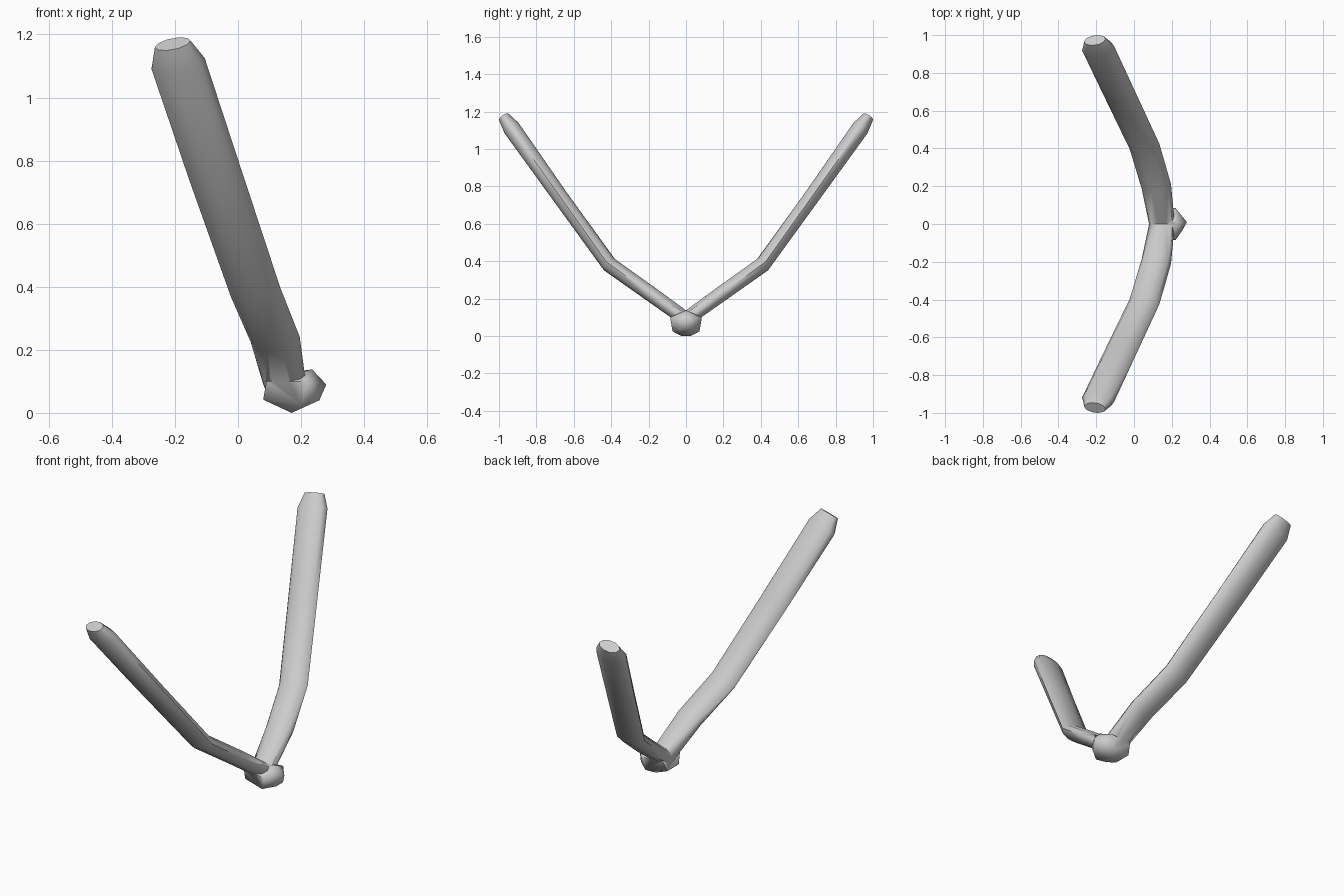
import bpy, bmesh, math
from mathutils import Vector

if "Cube" in bpy.data.objects:
    bpy.data.objects.remove(bpy.data.objects["Cube"])

SIDES = 10

# stations of one arm from the middle outwards: x, y, z, half width, half thickness
half = [
    (0.148, 0.00, 0.090, 0.068, 0.050),
    (0.118, 0.20, 0.233, 0.079, 0.043),
    (0.056, 0.41, 0.382, 0.081, 0.043),
    (-0.072, 0.68, 0.755, 0.085, 0.044),
    (-0.190, 0.930, 1.108, 0.087, 0.049),
    (-0.207, 0.973, 1.170, 0.058, 0.032),
]
path = [(x, -y, z, a, b) for x, y, z, a, b in reversed(half[1:])] + half


def finish(bm, name):
    bmesh.ops.recalc_face_normals(bm, faces=bm.faces)
    me = bpy.data.meshes.new(name)
    bm.to_mesh(me)
    bm.free()
    ob = bpy.data.objects.new(name, me)
    bpy.context.collection.objects.link(ob)
    return ob


# bent bar: oval sections swept along the path
bm = bmesh.new()
pts = [Vector(p[:3]) for p in path]
rings = []
for i, (x, y, z, a, b) in enumerate(path):
    before = (pts[i] - pts[i - 1]).normalized() if i else Vector()
    after = (pts[i + 1] - pts[i]).normalized() if i < len(pts) - 1 else Vector()
    t = (before + after).normalized()
    wide = (Vector((1, 0, 0)) - t * t.x).normalized()
    thin = t.cross(wide)
    angles = [2 * math.pi * k / SIDES for k in range(SIDES)]
    rings.append([bm.verts.new(pts[i] + wide * a * math.cos(u) + thin * b * math.sin(u))
                  for u in angles])
for r, s in zip(rings, rings[1:]):
    for k in range(SIDES):
        n = (k + 1) % SIDES
        bm.faces.new((r[k], r[n], s[n], s[k]))
bm.faces.new(rings[0])
bm.faces.new(rings[-1])
bar = finish(bm, "bent_bar")

# faceted knob under the middle
bm = bmesh.new()
knob_points = [(0.28, 0.01, 0.09), (0.235, 0.0, 0.138), (0.10, 0.0, 0.12)]
for s in (-1, 1):
    knob_points += [(0.258, s * 0.03, 0.04), (0.22, s * 0.085, 0.10), (0.09, s * 0.075, 0.10),
                    (0.20, s * 0.072, 0.025), (0.08, s * 0.05, 0.042), (0.17, s * 0.025, 0.0)]
for p in knob_points:
    bm.verts.new(p)
bmesh.ops.convex_hull(bm, input=bm.verts)
knob = finish(bm, "knob")

# fuse the knob into the bar
mod = bar.modifiers.new("fuse", 'BOOLEAN')
mod.operation = 'UNION'
mod.solver = 'EXACT'
mod.object = knob
bpy.context.view_layer.objects.active = bar
bar.select_set(True)
bpy.ops.object.modifier_apply(modifier=mod.name)
bpy.data.objects.remove(knob)
bpy.ops.object.shade_smooth_by_angle(angle=math.radians(60))
